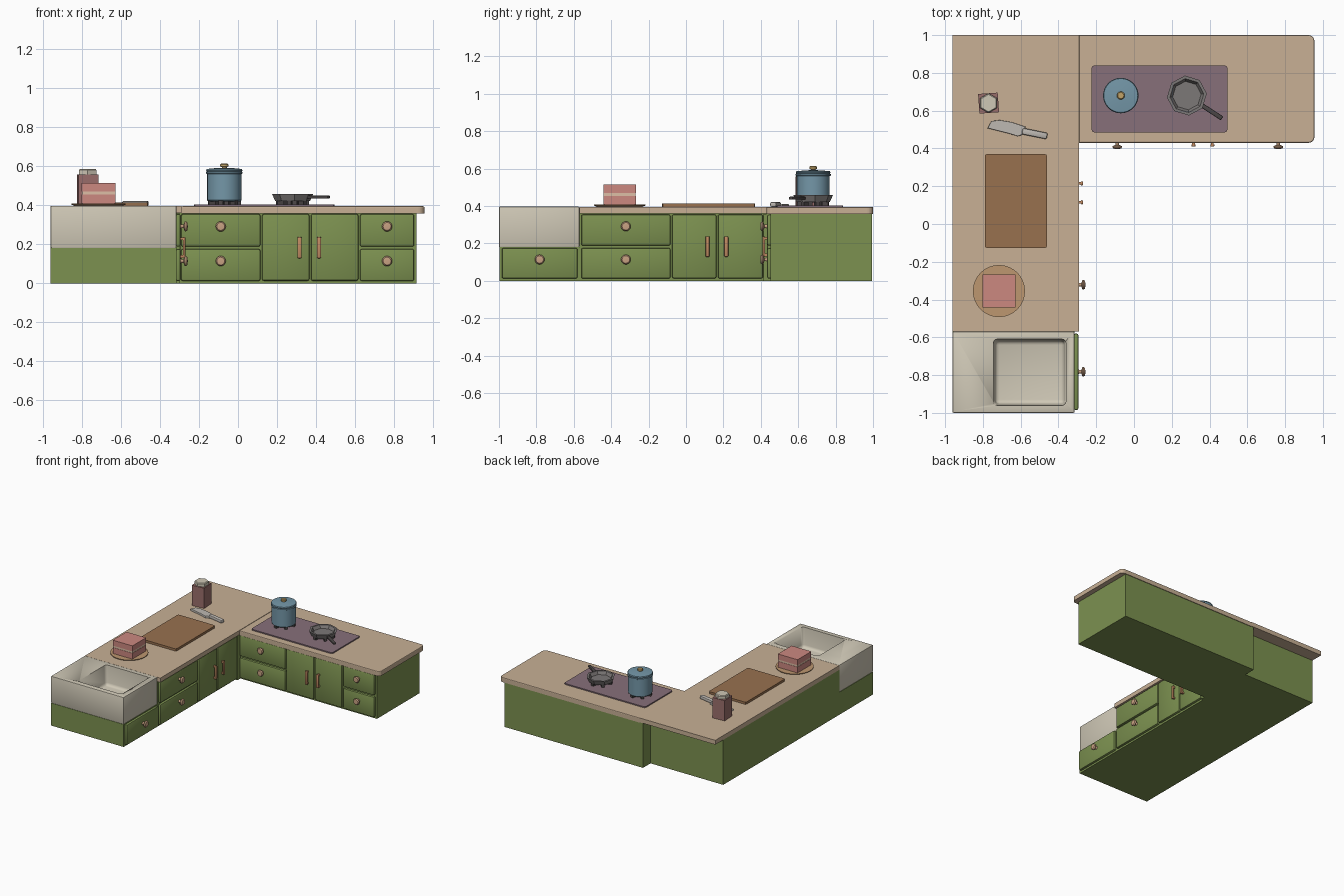
import bpy, bmesh, math
from mathutils import Matrix, Vector

if "Cube" in bpy.data.objects:
    bpy.data.objects.remove(bpy.data.objects["Cube"])

def mat(name, hexcol):
    m = bpy.data.materials.new(name)
    rgb = [int(hexcol[i:i + 2], 16) / 255 for i in (0, 2, 4)]
    m.diffuse_color = [((c + 0.055) / 1.055) ** 2.4 if c > 0.04 else c / 12.92 for c in rgb] + [1]
    m.use_nodes = True
    m.node_tree.nodes["Principled BSDF"].inputs["Base Color"].default_value = m.diffuse_color
    return m

GREEN, TAN = mat("green_paint", "7C9150"), mat("counter_tan", "C8B095")
CREAM, COPPER = mat("sink_cream", "CFC8B6"), mat("copper", "C08A62")
KNOB, MAT_ = mat("knob_wood", "C9A283"), mat("hob_purple", "87707A")
BLUE, GOLD = mat("pot_blue", "7497A8"), mat("gold", "C2A468")
IRON, DARK = mat("pan_grey", "7C7877"), mat("dark_iron", "4C4747")
BOARD, PLATE = mat("board_brown", "98714F"), mat("plate_wood", "BD9770")
PINK, ICING = mat("cake_pink", "CC8880"), mat("icing", "DDBFA6")
JAR, STEEL = mat("jar_mauve", "9A6E6B"), mat("steel", "BDB8B2")

def finish(bm, name, material, M=None, smooth=False):
    if M:
        bm.transform(M)
    bmesh.ops.recalc_face_normals(bm, faces=bm.faces)
    me = bpy.data.meshes.new(name)
    bm.to_mesh(me)
    bm.free()
    me.materials.append(material)
    ob = bpy.data.objects.new(name, me)
    bpy.context.collection.objects.link(ob)
    if smooth:
        bpy.ops.object.select_all(action='DESELECT')
        ob.select_set(True)
        bpy.context.view_layer.objects.active = ob
        bpy.ops.object.shade_smooth_by_angle(angle=math.radians(35))
    return ob

def box(name, x, y, z, material, bevel=0, M=None, pick=None, seg=2, taper=1):
    """Box between ranges; pick selects which edges are bevelled."""
    bm = bmesh.new()
    bmesh.ops.create_cube(bm, size=1)
    c = Vector([(r[0] + r[1]) / 2 for r in (x, y, z)])
    for v in bm.verts:
        k = taper if v.co.z < 0 else 1
        v.co = c + Vector((v.co.x * (x[1] - x[0]) * k, v.co.y * (y[1] - y[0]) * k, v.co.z * (z[1] - z[0])))
    if bevel:
        bmesh.ops.bevel(bm, geom=[e for e in bm.edges if pick is None or pick(e)], offset=bevel,
                        segments=seg, profile=0.5, affect='EDGES')
    return finish(bm, name, material, M, smooth=bevel > 0)

def upright(e):
    return abs(e.verts[0].co.z - e.verts[1].co.z) > 0.005

def lathe(name, prof, material, M, n=32, smooth=True, turn=0):
    """Spin an (r, z) profile; r = 0 ends close it."""
    bm = bmesh.new()
    vs = [bm.verts.new((r, 0, z)) for r, z in prof]
    es = [bm.edges.new(p) for p in zip(vs, vs[1:])]
    bmesh.ops.spin(bm, geom=vs + es, axis=(0, 0, 1), cent=(0, 0, 0), angle=2 * math.pi, steps=n)
    bmesh.ops.remove_doubles(bm, verts=bm.verts, dist=1e-5)
    return finish(bm, name, material, M @ Matrix.Rotation(turn, 4, 'Z'), smooth)

def prism(name, pts, z0, z1, material, bevel=0):
    bm = bmesh.new()
    f = bm.faces.new([bm.verts.new((x, y, z0)) for x, y in pts])
    r = bmesh.ops.extrude_face_region(bm, geom=[f])
    for v in r["geom"]:
        if isinstance(v, bmesh.types.BMVert):
            v.co.z = z1
    if bevel:
        top = [e for e in bm.edges if min(v.co.z for v in e.verts) > z1 - 1e-4]
        bmesh.ops.bevel(bm, geom=top, offset=bevel, segments=2, profile=0.5, affect='EDGES')
    return finish(bm, name, material)

T = lambda x, y, z: Matrix.Translation((x, y, z))

# cabinet carcasses
box("left_cabinet", (-.96, -.315), (-.57, .9), (0, .36), GREEN)
box("sink_cabinet", (-.96, -.315), (-.998, -.57), (0, .18), GREEN)
box("right_cabinet", (-.315, .915), (.453, .995), (0, .36), GREEN)

# countertops
box("left_counter", (-.96, -.29), (-.57, 1), (.36, .395), TAN)
rc = bmesh.new()
corner = lambda cx, cy, a0: [(cx + .03 * math.cos(a0 + i * math.pi / 8), cy + .03 * math.sin(a0 + i * math.pi / 8))
                             for i in range(5)]
rc.free()
prism("right_counter", [(-.29, 1), (-.29, .43)] + corner(.925, .46, -math.pi / 2) + corner(.925, .97, 0),
      .357, .395, TAN, .006)

# sink with a carved basin
sink = box("sink", (-.96, -.315), (-1, -.57), (.18, .397), CREAM, .006)
cut = box("basin_cutter", (-.755, -.35), (-.97, -.6), (.24, .55), CREAM, .022, seg=3, taper=.9)
mod = sink.modifiers.new("basin", 'BOOLEAN')
mod.object, mod.solver = cut, 'EXACT'
bpy.context.view_layer.objects.active = sink
bpy.ops.object.modifier_apply(modifier="basin")
bpy.data.objects.remove(cut)

# fronts: local x runs along the cabinet, local -y points outwards
RIGHT = T(0, .455, 0)
LEFT = T(-.315, 0, 0) @ Matrix.Rotation(math.pi / 2, 4, 'Z')

def front(name, M, u0, u1, z0, z1):
    box(name, (u0, u1), (-.021, .004), (z0, z1), GREEN, .01, M)

def drawer(M, u0, u1, z0, z1, n):
    front(f"drawer_{n}", M, u0, u1, z0, z1)
    prof = [(.013, 0), (.009, .006), (.009, .016), (.024, .022), (.026, .028), (.02, .036), (0, .038)]
    lathe(f"drawer_knob_{n}", prof, KNOB,
          M @ T((u0 + u1) / 2, -.02, (z0 + z1) / 2 + .02) @ Matrix.Rotation(math.pi / 2, 4, 'X'), 20)

def door(M, u0, u1, hx, n):
    front(f"door_{n}", M, u0, u1, .013, .355)
    box(f"door_handle_{n}", (hx - .011, hx + .011), (-.046, -.032), (.128, .238), COPPER, .006, M)
    for i, z in enumerate((.138, .228)):
        box(f"handle_post_{n}_{i}", (hx - .007, hx + .007), (-.036, -.018), (z - .007, z + .007), COPPER, 0, M)

LO, HI = (.012, .176), (.188, .355)
for i, (M, u0, u1, rows) in enumerate([(RIGHT, -.292, .115, (LO, HI)), (RIGHT, .625, .903, (LO, HI)),
                                       (LEFT, -.56, -.083, (LO, HI)), (LEFT, -.985, -.58, (LO,))]):
    for j, (z0, z1) in enumerate(rows):
        # knobs sit slightly off centre in height on the lower row
        drawer(M, u0, u1, z0, z1, f"{i}_{j}")
door(RIGHT, .123, .366, .315, "right_a")
door(RIGHT, .373, .617, .415, "right_b")
door(LEFT, -.075, .163, .115, "left_a")
door(LEFT, .17, .412, .215, "left_b")
box("corner_filler", (-.318, -.296), (.415, .456), (0, .358), GREEN)

# hob with burner feet
box("hob", (-.225, .495), (.485, .84), (.39, .404), MAT_, .015, pick=upright)
for b, cx in (("pot", -.07), ("pan", .28)):
    for i in range(6):
        a = i * math.pi / 3 + .3
        box(f"{b}_burner_foot_{i}", (.05, .085), (-.011, .011), (0, .022), DARK, 0,
            T(cx, .68, .402) @ Matrix.Rotation(a, 4, 'Z'))

# pot and lid
lathe("pot", [(0, 0), (.082, 0), (.088, .006), (.088, .14), (.094, .143), (.094, .15), (.088, .153), (0, .153)],
      BLUE, T(-.07, .68, .42))
lathe("pot_lid", [(0, 0), (.09, 0), (.093, .006), (.09, .013), (.04, .018), (0, .019)], BLUE, T(-.07, .68, .573))
lathe("lid_knob", [(0, 0), (.012, 0), (.013, .008), (.021, .011), (.021, .021), (.016, .025), (0, .025)],
      GOLD, T(-.07, .68, .588), 20)

# frying pan
lathe("frying_pan", [(0, 0), (.09, 0), (.106, .036), (.09, .036), (.076, .012), (0, .012)], IRON,
      T(.28, .68, .422), 8, False, .1)
ang = math.atan2(-.065, .1)
box("pan_handle", (.09, .222), (-.012, .012), (.018, .034), DARK, .005,
    T(.28, .68, .416) @ Matrix.Rotation(ang, 4, 'Z'))

# cutting board and knife
box("cutting_board", (-.79, -.46), (-.127, .37), (.39, .413), BOARD, .012, pick=upright)
prism("knife_blade", [(-.775, .507), (-.66, .478), (-.615, .464), (-.585, .475), (-.575, .515), (-.65, .54),
                      (-.71, .55), (-.755, .545)], .396, .412, STEEL, .004)
box("knife_handle", (0, .135), (-.017, .017), (0, .026), STEEL, .008,
    T(-.592, .492, .396) @ Matrix.Rotation(-.2, 4, 'Z'))

# cake on a plate
lathe("cake_plate", [(0, 0), (.12, 0), (.138, .008), (.138, .013), (0, .013)], PLATE, T(-.715, -.355, .395))
for n, z0, z1, d, m in (("bottom", .407, .455, 0, PINK), ("filling", .453, .472, .002, ICING),
                        ("top", .47, .514, 0, PINK)):
    box(f"cake_{n}", (-.801 + d, -.627 - d), (-.442 + d, -.268 - d), (z0, z1), m)

# square jar with a hexagonal cap
box("jar", (-.052, .052), (-.052, .052), (0, .163), JAR, 0, T(-.77, .64, .395) @ Matrix.Rotation(.07, 4, 'Z'))
lathe("jar_cap", [(0, 0), (.052, 0), (.052, .022), (.046, .028), (0, .028)], CREAM, T(-.77, .64, .558), 6, False,
      math.pi / 6)
